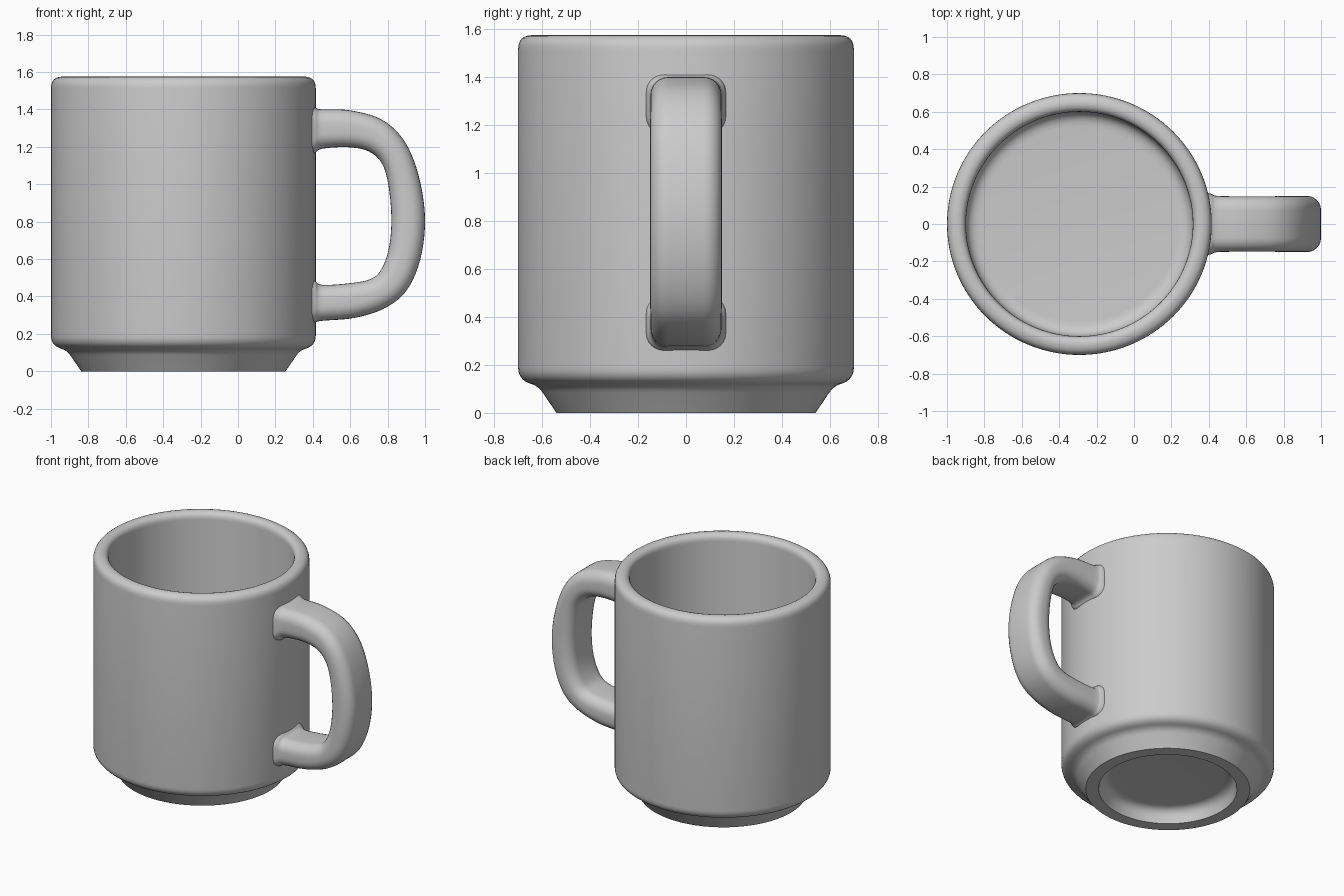
import bpy
import bmesh
from math import cos, sin, pi, tau, radians
from mathutils import Vector

if "Cube" in bpy.data.objects:
    bpy.data.objects.remove(bpy.data.objects["Cube"])

CENTRE_X = -0.292

glaze = bpy.data.materials.new("light grey ceramic")
glaze.use_nodes = True
grey = (0.6, 0.6, 0.6, 1)
glaze.diffuse_color = grey
glaze.node_tree.nodes["Principled BSDF"].inputs["Base Color"].default_value = grey


def finish(bm, name):
    """Turn a bmesh into a smooth shaded object."""
    bmesh.ops.remove_doubles(bm, verts=bm.verts, dist=1e-5)
    bmesh.ops.recalc_face_normals(bm, faces=bm.faces)
    mesh = bpy.data.meshes.new(name)
    bm.to_mesh(mesh)
    bm.free()
    mesh.materials.append(glaze)
    obj = bpy.data.objects.new(name, mesh)
    bpy.context.collection.objects.link(obj)
    bpy.ops.object.select_all(action="DESELECT")
    obj.select_set(True)
    bpy.context.view_layer.objects.active = obj
    bpy.ops.object.shade_smooth_by_angle(angle=radians(40))
    return obj


def fillet(profile, steps=6):
    """Round each (r, z, radius) corner of a profile."""
    pts = []
    for i, (r, z, rad) in enumerate(profile):
        p = Vector((r, z))
        if rad == 0:
            pts.append(p)
            continue
        a = p + (Vector(profile[i - 1][:2]) - p).normalized() * rad
        b = p + (Vector(profile[i + 1][:2]) - p).normalized() * rad
        for k in range(steps + 1):
            t = k / steps
            pts.append(a * (1 - t) ** 2 + p * 2 * t * (1 - t) + b * t * t)
    return pts


# Cup body: underside recess, foot, wall, rim, inside and floor
profile = [
    (0, 0.10, 0), (0.43, 0.10, 0.06), (0.455, 0, 0), (0.54, 0, 0),
    (0.615, 0.11, 0.03), (0.70, 0.14, 0.05), (0.70, 1.575, 0.06),
    (0.60, 1.575, 0.05), (0.60, 0.20, 0.08), (0, 0.20, 0),
]
bm = bmesh.new()
verts = [bm.verts.new((p.x, 0, p.y)) for p in fillet(profile)]
edges = [bm.edges.new(pair) for pair in zip(verts, verts[1:])]
bmesh.ops.spin(bm, geom=verts + edges, cent=(0, 0, 0), axis=(0, 0, 1),
               angle=tau, steps=128)
body = finish(bm, "cup_body")
body.location.x = CENTRE_X
body.scale.x = 1.011

# Handle: stations of outer point, inner point and half width
stations = [
    ((0.36, 1.425), (0.36, 1.145), 0.175),
    ((0.41, 1.41), (0.41, 1.165), 0.162),
    ((0.45, 1.40), (0.45, 1.19), 0.15),
    ((0.60, 1.395), (0.59, 1.198), 0.148),
    ((0.77, 1.345), (0.70, 1.175), 0.148),
    ((0.89, 1.23), (0.77, 1.11), 0.15),
    ((0.965, 1.05), (0.805, 0.99), 0.15),
    ((1.0, 0.82), (0.82, 0.81), 0.15),
    ((0.975, 0.60), (0.805, 0.65), 0.15),
    ((0.90, 0.43), (0.76, 0.535), 0.15),
    ((0.78, 0.335), (0.70, 0.49), 0.148),
    ((0.62, 0.285), (0.59, 0.47), 0.148),
    ((0.45, 0.27), (0.45, 0.462), 0.15),
    ((0.41, 0.26), (0.41, 0.485), 0.162),
    ((0.36, 0.245), (0.36, 0.505), 0.175),
]


def smooth_path(rows, steps=5):
    """Catmull-Rom curve through rows of values."""
    ends = [rows[0]] + rows + [rows[-1]]
    out = []
    for a, b, c, d in zip(ends, ends[1:], ends[2:], ends[3:]):
        for k in range(steps):
            t = k / steps
            out.append([0.5 * (2 * q + (r - p) * t
                        + (2 * p - 5 * q + 4 * r - s) * t * t
                        + (3 * q - p - 3 * r + s) * t ** 3)
                        for p, q, r, s in zip(a, b, c, d)])
    return out + [rows[-1]]


def section(ox, oz, ix, iz, half):
    """Rounded rectangle between the outer and inner points."""
    outer, inner = Vector((ox, 0, oz)), Vector((ix, 0, iz))
    mid, axis = (outer + inner) / 2, (outer - inner).normalized()
    thick = (outer - inner).length / 2
    rad = 0.075
    ring = []
    for sy, sn, start in ((1, 1, 0), (-1, 1, 1), (-1, -1, 2), (1, -1, 3)):
        for k in range(7):
            ang = (start + k / 6) * pi / 2
            y = sy * (half - rad) + rad * cos(ang)
            n = sn * (thick - rad) + rad * sin(ang)
            ring.append(mid + axis * n + Vector((0, y, 0)))
    return ring


bm = bmesh.new()
rows = [[*o, *i, w] for o, i, w in stations]
rings = [[bm.verts.new(p) for p in section(*row)] for row in smooth_path(rows)]
for a, b in zip(rings, rings[1:]):
    for k in range(len(a)):
        j = (k + 1) % len(a)
        bm.faces.new((a[k], a[j], b[j], b[k]))
bm.faces.new(rings[0])
bm.faces.new(rings[-1])
finish(bm, "handle")
